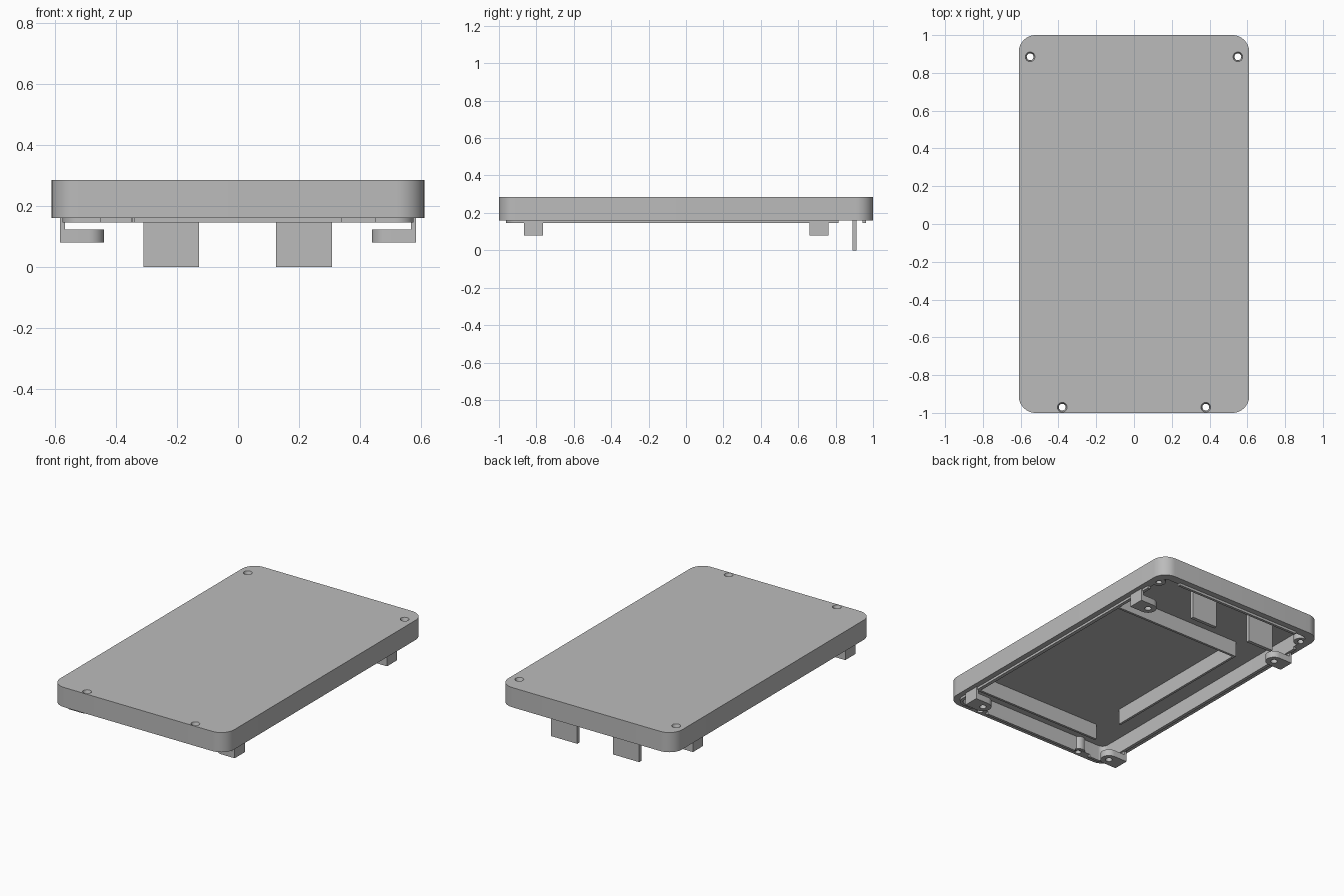
import bpy, bmesh, math
from mathutils import Vector

if "Cube" in bpy.data.objects:
    bpy.data.objects.remove(bpy.data.objects["Cube"])

grey = bpy.data.materials.new("plain grey")
grey.use_nodes = True
colour = (0.5, 0.5, 0.5, 1)
grey.diffuse_color = colour
grey.node_tree.nodes["Principled BSDF"].inputs["Base Color"].default_value = colour


def prism(name, outline, z0, z1):
    """Extrude a closed outline from z0 up to z1."""
    bm = bmesh.new()
    base = bm.faces.new([bm.verts.new((x, y, z0)) for x, y in outline])
    top = bmesh.ops.extrude_face_region(bm, geom=[base])["geom"]
    verts = [g for g in top if isinstance(g, bmesh.types.BMVert)]
    bmesh.ops.translate(bm, verts=verts, vec=Vector((0, 0, z1 - z0)))
    bmesh.ops.recalc_face_normals(bm, faces=bm.faces[:])
    mesh = bpy.data.meshes.new(name)
    bm.to_mesh(mesh)
    bm.free()
    mesh.materials.append(grey)
    obj = bpy.data.objects.new(name, mesh)
    bpy.context.collection.objects.link(obj)
    return obj


def arc(cx, cy, r, a0, a1, n):
    angles = [math.radians(a0 + (a1 - a0) * i / n) for i in range(n + 1)]
    return [(cx + r * math.cos(a), cy + r * math.sin(a)) for a in angles]


def rounded(w, h, r):
    """Rounded rectangle outline with half sizes w and h."""
    pts = []
    for i, (sx, sy) in enumerate([(1, 1), (-1, 1), (-1, -1), (1, -1)]):
        pts += arc(sx * (w - r), sy * (h - r), r, 90 * i, 90 * i + 90, 12)
    return pts


def box(name, x0, x1, y0, y1, z0, z1):
    return prism(name, [(x0, y0), (x1, y0), (x1, y1), (x0, y1)], z0, z1)


def disc(name, x, y, r, z0, z1):
    return prism(name, arc(x, y, r, 0, 360, 24)[:-1], z0, z1)


def combine(obj, other, operation):
    """Apply a boolean and drop the helper."""
    mod = obj.modifiers.new(operation, "BOOLEAN")
    mod.operation, mod.object, mod.solver = operation, other, "EXACT"
    bpy.context.view_layer.objects.active = obj
    bpy.ops.object.modifier_apply(modifier=mod.name)
    bpy.data.objects.remove(other)


def smooth(obj):
    bpy.ops.object.select_all(action="DESELECT")
    obj.select_set(True)
    bpy.context.view_layer.objects.active = obj
    bpy.ops.object.shade_smooth_by_angle(angle=math.radians(30))


RIM, FLOOR, LIP, TOP = 0.16, 0.245, 0.145, 0.285
screws = [(s * x, y) for s in (-1, 1) for x, y in ((0.55, 0.885), (0.38, -0.97))]

# Hollow cover shell with screw bosses
cover = prism("cover_shell", rounded(0.61, 1.0, 0.09), RIM, TOP)
combine(cover, prism("cavity", rounded(0.555, 0.945, 0.04), 0.1, FLOOR), "DIFFERENCE")
for x, y in screws:
    boss = disc("boss", x, y, 0.042, RIM + 0.002, FLOOR + 0.01)
    if y < 0:
        # Keep the front bosses inside the front wall
        combine(boss, box("trim", -1, 1, -1.2, -0.99, 0, 1), "DIFFERENCE")
    combine(cover, boss, "UNION")

# Countersunk screw holes
for x, y in screws:
    combine(cover, disc("hole", x, y, 0.018, 0.1, 0.35), "DIFFERENCE")
    sink = disc("countersink", x, y, 0.029, TOP - 0.02, TOP + 0.01)
    for v in sink.data.vertices:
        if v.co.z < TOP:
            v.co.x = x + (v.co.x - x) * 0.65
            v.co.y = y + (v.co.y - y) * 0.65
    combine(cover, sink, "DIFFERENCE")
smooth(cover)

# Locating lip, broken around the screw holes
lip = prism("locating_lip", rounded(0.575, 0.962, 0.06), LIP, RIM + 0.005)
combine(lip, prism("inside", rounded(0.555, 0.945, 0.04), 0.1, 0.3), "DIFFERENCE")
for s in (-1, 1):
    xs = sorted((s * 0.34, s * 0.45))
    combine(lip, box("front_gap", *xs, -1, -0.9, 0.1, 0.3), "DIFFERENCE")
    xs = sorted((s * 0.45, s * 0.7))
    combine(lip, box("back_gap", *xs, 0.815, 1, 0.1, 0.3), "DIFFERENCE")
smooth(lip)

# Frame ribs on the underside, open at one corner
UP = FLOOR + 0.01
box("left_side_rib", 0.552, 0.572, -0.76, 0.525, LIP, UP)
box("right_side_rib", -0.35, -0.335, -0.54, 0.525, LIP, UP)
box("back_rib", -0.35, 0.565, 0.51, 0.525, LIP, UP)
box("front_rib", -0.345, 0.565, -0.775, -0.76, LIP, UP)

# Back tabs
box("right_back_tab", -0.31, -0.127, 0.89, 0.912, 0, UP)
box("left_back_tab", 0.125, 0.308, 0.89, 0.912, 0, UP)

# Mounting brackets: upright stem and rounded foot with a hole
for s, side in ((-1, "right"), (1, "left")):
    for y, end in ((-0.815, "front"), (0.712, "back")):
        xs = sorted((s * 0.583, s * 0.567))
        box(f"{side}_{end}_bracket_stem", *xs, y - 0.051, y + 0.051, 0.12, RIM + 0.01)
        tip = arc(0.489, y, 0.051, 90, 270, 12)
        outline = [(s * px, py) for px, py in [(0.583, y + 0.051)] + tip + [(0.583, y - 0.051)]]
        foot = prism(f"{side}_{end}_bracket_foot", outline, 0.08, 0.122)
        combine(foot, disc("foot_hole", s * 0.489, y, 0.02, 0, 0.2), "DIFFERENCE")
        smooth(foot)
